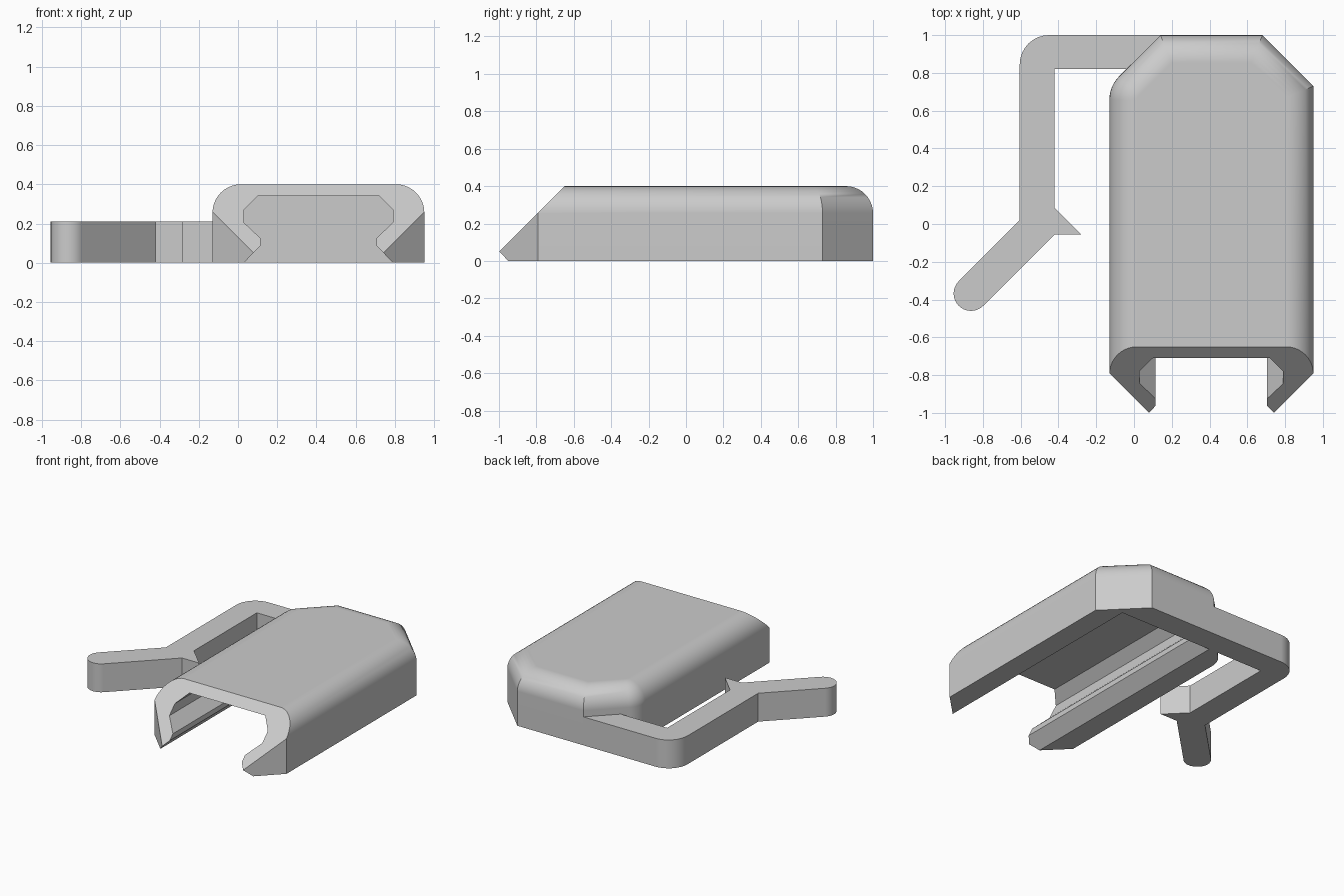
import bpy, bmesh, math
from mathutils import Vector

if "Cube" in bpy.data.objects:
    bpy.data.objects.remove(bpy.data.objects["Cube"])

grey = bpy.data.materials.new("plain_grey")
grey.use_nodes = True
grey.diffuse_color = (0.6, 0.6, 0.6, 1)
grey.node_tree.nodes["Principled BSDF"].inputs["Base Color"].default_value = (0.6, 0.6, 0.6, 1)

MID = 0.41            # centre line of the housing
HALF = 0.54           # half its width
HEIGHT = 0.4
ARM_HEIGHT = 0.21


def arc(cx, cy, r, start, end, n=8):
    """Points on an arc, angles in degrees."""
    angles = [math.radians(start + (end - start) * i / n) for i in range(n + 1)]
    return [(cx + r * math.cos(a), cy + r * math.sin(a)) for a in angles]


def prism(points, sweep):
    """Bmesh of a closed 3D outline swept along a vector."""
    bm = bmesh.new()
    face = bm.faces.new([bm.verts.new(p) for p in points])
    ext = bmesh.ops.extrude_face_region(bm, geom=[face], use_keep_orig=True)
    moved = [g for g in ext["geom"] if isinstance(g, bmesh.types.BMVert)]
    bmesh.ops.translate(bm, verts=moved, vec=sweep)
    bmesh.ops.recalc_face_normals(bm, faces=bm.faces[:])
    return bm


def finish(bm, name):
    mesh = bpy.data.meshes.new(name)
    bm.to_mesh(mesh)
    bm.free()
    mesh.materials.append(grey)
    obj = bpy.data.objects.new(name, mesh)
    bpy.context.collection.objects.link(obj)
    return obj


def activate(obj):
    bpy.ops.object.select_all(action="DESELECT")
    obj.select_set(True)
    bpy.context.view_layer.objects.active = obj


def smooth(obj):
    activate(obj)
    bpy.ops.object.shade_smooth_by_angle(angle=math.radians(30))
    obj.modifiers.new("clean_shading", "WEIGHTED_NORMAL").keep_sharp = True


# Housing: chamfered plan, one back corner rounded, top rim filleted
left, right = MID - HALF, MID + HALF
plan = [(left, -1.4), (right, -1.4), (right, 0.73), (right - 0.27, 1), (left + 0.27, 1)]
plan += arc(left + 0.17, 0.66, 0.17, 135, 180, 6)
bm = prism([(x, y, 0) for x, y in plan], (0, 0, HEIGHT))
rim = [e for e in bm.edges
       if all(v.co.z > HEIGHT - 0.01 for v in e.verts)
       and any(v.co.y > -1.3 for v in e.verts)]
bmesh.ops.bevel(bm, geom=rim, offset=0.145, offset_type="OFFSET", segments=10,
                profile=0.5, affect="EDGES", clamp_overlap=False)

# Sloped front and its two chamfered corners
cuts = [((MID, -1.05, 0), (0, -1, 1)),
        ((left, -0.79, 0), (-1, -1, 0)),
        ((right, -0.79, 0), (1, -1, 0))]
for point, normal in cuts:
    cut = bmesh.ops.bisect_plane(bm, geom=bm.verts[:] + bm.edges[:] + bm.faces[:],
                                 plane_co=point, plane_no=Vector(normal).normalized(),
                                 clear_outer=True, dist=1e-5)
    border = [g for g in cut["geom_cut"] if isinstance(g, bmesh.types.BMEdge)]
    bmesh.ops.contextual_create(bm, geom=border)
bmesh.ops.recalc_face_normals(bm, faces=bm.faces[:])
housing = finish(bm, "housing")

# Slot with gripping lips, open at the front and below
side = [(0.38, -0.1), (0.38, 0), (0.295, 0.088), (0.295, 0.125),
        (0.38, 0.205), (0.38, 0.27), (0.31, 0.34)]
profile = [(MID - x, z) for x, z in side] + [(MID + x, z) for x, z in reversed(side)]
slot = finish(prism([(x, -1.5, z) for x, z in profile], (0, 2.32, 0)), "slot_cutter")
slot.hide_render = True
mod = housing.modifiers.new("slot", "BOOLEAN")
mod.operation = "DIFFERENCE"
mod.solver = "EXACT"
mod.object = slot
activate(housing)
bpy.ops.object.modifier_apply(modifier=mod.name)
bpy.data.objects.remove(slot)
smooth(housing)

# Latch arm: bent strip with a catch and a rounded finger lever
outline = [(left + 0.27, 1)]
outline += arc(-0.45, 0.845, 0.155, 90, 180)
outline += [(-0.605, 0.02)]
outline += arc(-0.863, -0.368, 0.092, 135, 315, 16)
outline += [(-0.42, -0.055), (-0.28, -0.055), (-0.42, 0.085), (-0.42, 0.82),
            (left + 0.09, 0.82)]
arm = finish(prism([(x, y, 0) for x, y in outline], (0, 0, ARM_HEIGHT)), "latch_arm")
smooth(arm)
